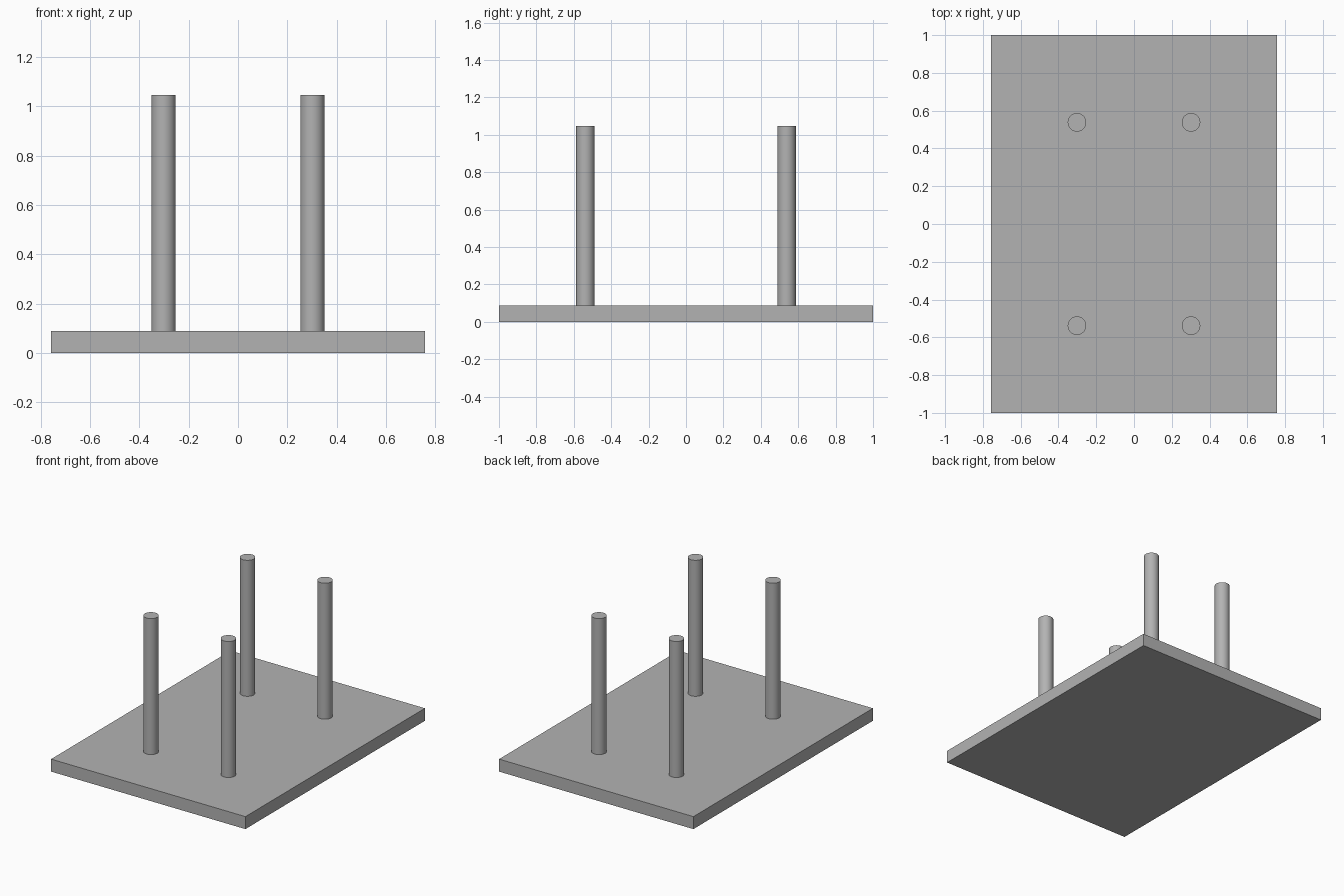
import bpy
import math

cube = bpy.data.objects.get("Cube")
if cube:
    bpy.data.objects.remove(cube, do_unlink=True)

BASE_H, TOP_Z = 0.088, 1.047
LEG_X, LEG_Y, LEG_R = 0.302, 0.538, 0.049

# Single grey material
grey = bpy.data.materials.new("plain grey")
grey.use_nodes = True
colour = (0.45, 0.45, 0.45, 1)
grey.diffuse_color = colour
grey.node_tree.nodes["Principled BSDF"].inputs["Base Color"].default_value = colour

# Flat slab
bpy.ops.mesh.primitive_cube_add(size=1, location=(0, 0, BASE_H / 2))
slab = bpy.context.object
slab.name = "base_slab"
slab.scale = (1.516, 2, BASE_H)
bpy.ops.object.transform_apply(location=False, rotation=False, scale=True)
slab.data.materials.append(grey)

# Four round posts standing on the slab
for y_name, sy in (("front", -1), ("back", 1)):
    for x_name, sx in (("right", -1), ("left", 1)):
        bpy.ops.mesh.primitive_cylinder_add(
            vertices=48, radius=LEG_R, depth=TOP_Z - BASE_H,
            location=(sx * LEG_X, sy * LEG_Y, (TOP_Z + BASE_H) / 2))
        post = bpy.context.object
        post.name = f"{y_name}_{x_name}_post"
        post.data.materials.append(grey)
        bpy.ops.object.shade_smooth_by_angle(angle=math.radians(30))
